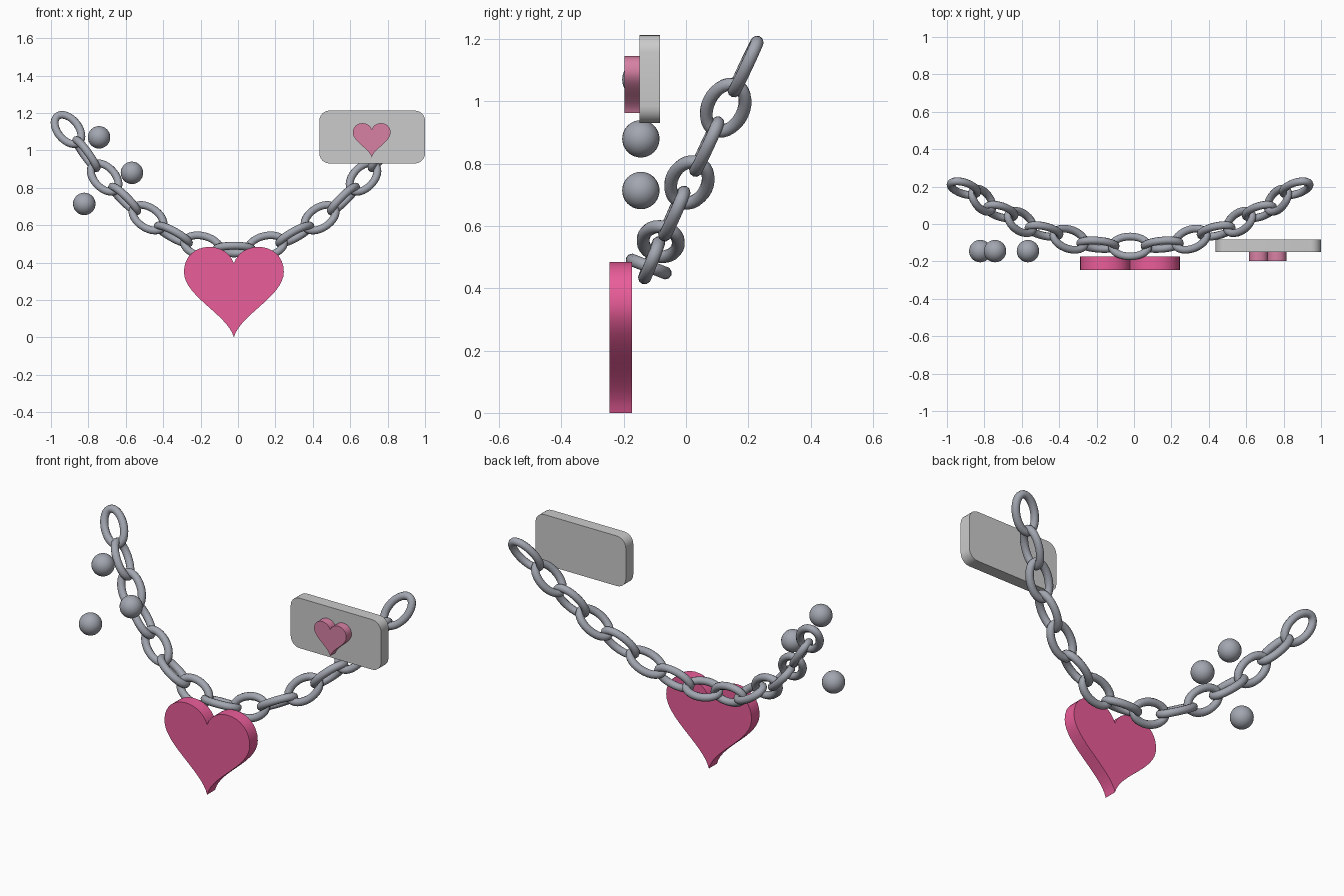
import bpy, bmesh, math
from mathutils import Vector, Matrix
from mathutils.geometry import interpolate_bezier

if "Cube" in bpy.data.objects:
    bpy.data.objects.remove(bpy.data.objects["Cube"])


def material(name, rgb):
    m = bpy.data.materials.new(name)
    m.diffuse_color = (*rgb, 1)
    m.use_nodes = True
    m.node_tree.nodes["Principled BSDF"].inputs["Base Color"].default_value = m.diffuse_color
    return m


STEEL = material("steel", (0.36, 0.38, 0.43))
PINK = material("pink", (0.82, 0.11, 0.32))
ROSE = material("rose", (0.68, 0.22, 0.37))


def add(name, bm, mat=None, angle=40):
    bmesh.ops.recalc_face_normals(bm, faces=bm.faces[:])
    me = bpy.data.meshes.new(name)
    bm.to_mesh(me)
    bm.free()
    ob = bpy.data.objects.new(name, me)
    bpy.context.collection.objects.link(ob)
    if mat:
        me.materials.append(mat)
    bpy.ops.object.select_all(action='DESELECT')
    ob.select_set(True)
    bpy.context.view_layer.objects.active = ob
    bpy.ops.object.shade_smooth_by_angle(angle=math.radians(angle))
    return ob


def extrude_y(name, outline, y0, y1, mat=None):
    """Solid slab from an (x, z) outline between two y planes."""
    bm = bmesh.new()
    face = bm.faces.new([bm.verts.new((x, y0, z)) for x, z in outline])
    out = bmesh.ops.extrude_face_region(bm, geom=[face])["geom"]
    bmesh.ops.translate(bm, vec=(0, y1 - y0, 0),
                        verts=[v for v in out if isinstance(v, bmesh.types.BMVert)])
    return add(name, bm, mat)


def heart(name, cx, z0, s, y0, y1, mat):
    V = lambda x, z: Vector((x, z, 0))
    low = interpolate_bezier(V(0, 0), V(.03, .12), V(.267, .22), V(.267, .35), 16)
    top = interpolate_bezier(V(.267, .35), V(.267, .515), V(.04, .525), V(0, .395), 16)
    half = [(p.x, p.y) for p in low + top[1:]]
    pts = half + [(-x, z) for x, z in half[-2:0:-1]]
    extrude_y(name, [(cx + s * x, z0 + s * z) for x, z in pts], y0, y1, mat)


def link(name, centre, along, side, a=.097, b=.057, r=.021, n=28, k=10):
    """Oval chain link: round wire swept round an ellipse."""
    bm = bmesh.new()
    up = along.cross(side)
    rings = []
    for i in range(n):
        t = math.tau * i / n
        c, s = math.cos(t), math.sin(t)
        p = centre + along * (a * c) + side * (b * s)
        out = (along * (b * c) + side * (a * s)).normalized()
        rings.append([bm.verts.new(p + out * (r * math.cos(u)) + up * (r * math.sin(u)))
                      for u in (math.tau * j / k for j in range(k))])
    for i in range(n):
        A, B = rings[i], rings[(i + 1) % n]
        for j in range(k):
            bm.faces.new((A[j], B[j], B[(j + 1) % k], A[(j + 1) % k]))
    add(name, bm, STEEL, 80)


# chain: half path (x offset, z) mirrored about the pendant, links turned alternately
half = [(0, .47), (.172, .49), (.325, .55), (.46, .64),
        (.585, .74), (.692, .855), (.79, .98), (.888, 1.112)]
path = [(-x, z) for x, z in half[:0:-1]] + half
path = [Vector((x - .021, -.12 + .485 * (z - .47), z)) for x, z in path]
for i, p in enumerate(path):
    t = (path[min(i + 1, 14)] - path[max(i - 1, 0)]).normalized()
    flat = Vector((0, .93, -.36))
    flat = (flat - t * flat.dot(t)).normalized()
    link(f"chain_link_{i + 1}", p, t, flat if i % 2 else flat.cross(t))

# pendant heart and tag
heart("heart_pendant", -.022, 0, 1, -.245, -.173, PINK)
heart("tag_heart", .715, .963, .377, -.197, -.148, ROSE)

# rounded rectangular tag
R = .055
tag = []
for q, (cx, cz) in enumerate([(1 - R, 1.213 - R), (.435 + R, 1.213 - R),
                              (.435 + R, .93 + R), (1 - R, .93 + R)]):
    for j in range(7):
        t = math.pi / 2 * (q + j / 6)
        tag.append((cx + R * math.cos(t), cz + R * math.sin(t)))
extrude_y("tag_plate", tag, -.15, -.083)

# loose beads
for i, (x, z) in enumerate([(-.743, 1.07), (-.567, .88), (-.822, .714)]):
    bm = bmesh.new()
    bmesh.ops.create_uvsphere(bm, u_segments=24, v_segments=16, radius=.06,
                              matrix=Matrix.Translation((x, -.145, z)))
    add(f"bead_{i + 1}", bm, STEEL, 80)
